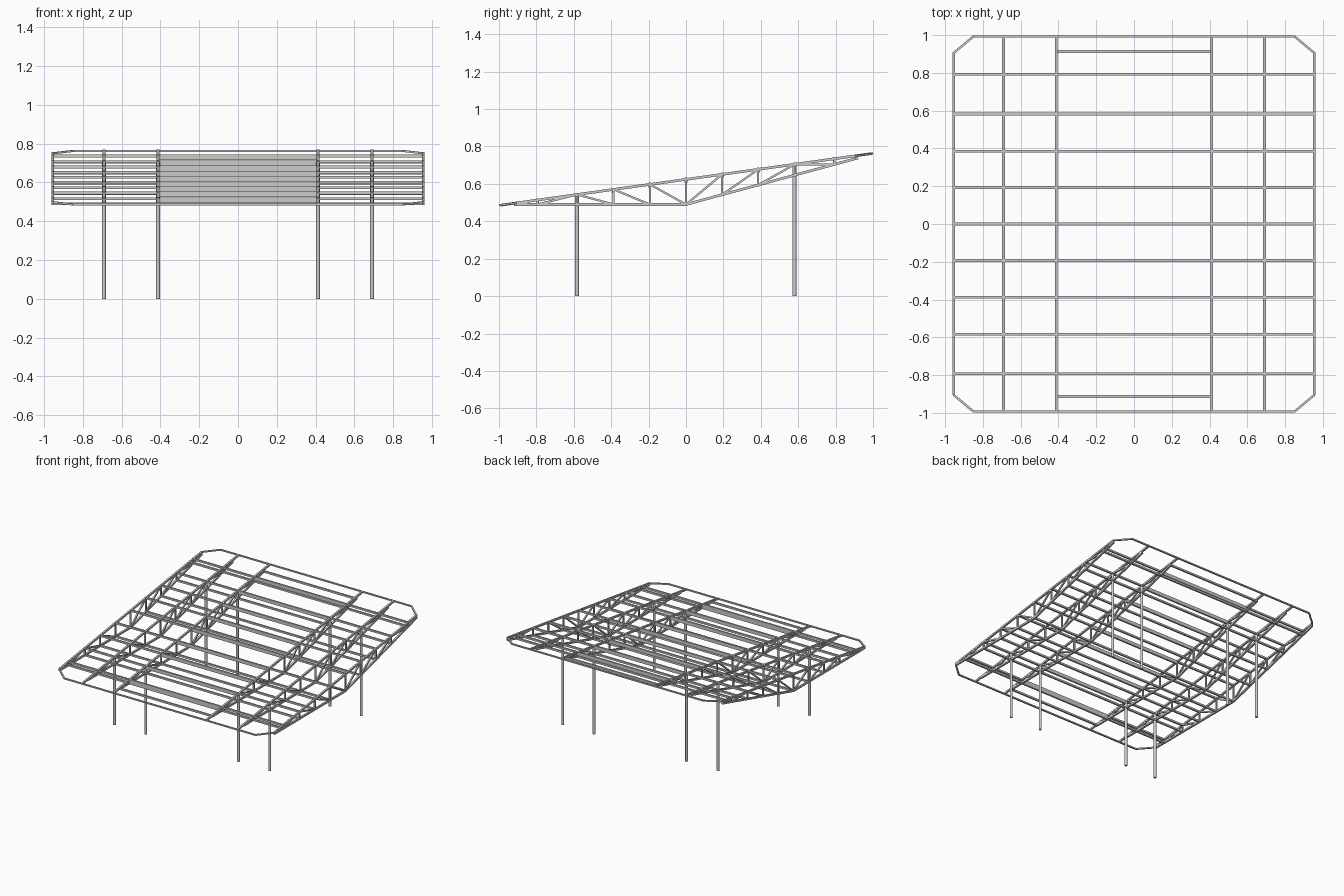
import bpy, bmesh
from mathutils import Vector, Matrix

if "Cube" in bpy.data.objects:
    bpy.data.objects.remove(bpy.data.objects["Cube"])

XS = (0.412, 0.691, 0.955)                     # truss lines, mirrored
NODES = (-0.793, -0.583, -0.388, -0.193, 0, 0.193, 0.386, 0.582, 0.793)
T = 0.014                                      # bar thickness


def top(y):
    return 0.624 + 0.139 * y


def bottom(y):
    return 0.49 if y < 0 else 0.49 + 0.27 * y


def new_object(name, bm):
    bmesh.ops.recalc_face_normals(bm, faces=bm.faces)
    me = bpy.data.meshes.new(name)
    bm.to_mesh(me)
    bm.free()
    ob = bpy.data.objects.new(name, me)
    bpy.context.collection.objects.link(ob)
    return ob


def bars(name, segments, w=T, h=T):
    """Rectangular bars along straight segments, w wide and h deep."""
    bm = bmesh.new()
    for a, b in segments:
        a, b = Vector(a), Vector(b)
        d = (b - a).normalized()
        side = d.cross(Vector((0, 0, 1)))
        if side.length < 0.01:
            side = Vector((1, 0, 0))
        side.normalize()
        up = side.cross(d)
        rot = Matrix((side, d, up)).transposed().to_4x4()
        size = Matrix.Diagonal((w, (b - a).length, h, 1))
        bmesh.ops.create_cube(bm, size=1, matrix=Matrix.Translation((a + b) / 2) @ rot @ size)
    return new_object(name, bm)


def across(x, y, z):
    """Segment spanning from -x to x."""
    return (-x, y, z), (x, y, z)


# Trusses: top chord, bent bottom chord, posts and diagonals
for i, ax in enumerate(XS):
    for s, label in ((-1, "left"), (1, "right")):
        x = s * ax
        end = 0.905 if i == 2 else 0.993
        low = min(end, 0.92)
        chords = [((x, -end, top(-end)), (x, end, top(end))),
                  ((x, -low, bottom(-low)), (x, 0, bottom(0))),
                  ((x, 0, bottom(0)), (x, low, bottom(low)))]
        bars(f"truss_chords_{label}_{i + 1}", chords)
        webs = [((x, y, bottom(y)), (x, y, top(y))) for y in NODES]
        for k in (-1, 1):
            for y0, y1 in ((0.193, 0), (0.387, 0.193), (0.582, 0.387), (0.582, 0.793)):
                webs.append(((x, k * y0, top(k * y0)), (x, k * y1, bottom(k * y1))))
        bars(f"truss_webs_{label}_{i + 1}", webs, 0.011, 0.011)

# Purlins on both chords, doubled between the inner trusses
bars("top_purlins", [across(0.955, y, top(y) + 0.002) for y in NODES])
bars("bottom_purlins", [across(0.955, y, bottom(y)) for y in NODES])
bars("middle_purlins", [across(XS[0], y, top(y) - 0.012) for y in NODES])
bars("end_purlins", [across(XS[0], y, bottom(y)) for y in (-0.913, 0.913)])

# End bars and chamfered corners
rim = []
for k in (-1, 1):
    y, yc = k * 0.993, k * 0.905
    rim.append(across(0.85, y, top(y)))
    for s in (-1, 1):
        rim.append(((s * 0.85, y, top(y)), (s * 0.955, yc, top(yc))))
bars("rim", rim, 0.012, 0.01)

# Columns under the two inner pairs of trusses
for y, row in ((-0.583, "front"), (0.58, "back")):
    bm = bmesh.new()
    h = top(y)
    for ax in XS[:2]:
        for s in (-1, 1):
            bmesh.ops.create_cone(bm, cap_ends=True, segments=16, radius1=0.0105, radius2=0.0105,
                                  depth=h, matrix=Matrix.Translation((s * ax, y, h / 2)))
    ob = new_object(f"{row}_columns", bm)
    for p in ob.data.polygons:
        p.use_smooth = len(p.vertices) == 4
